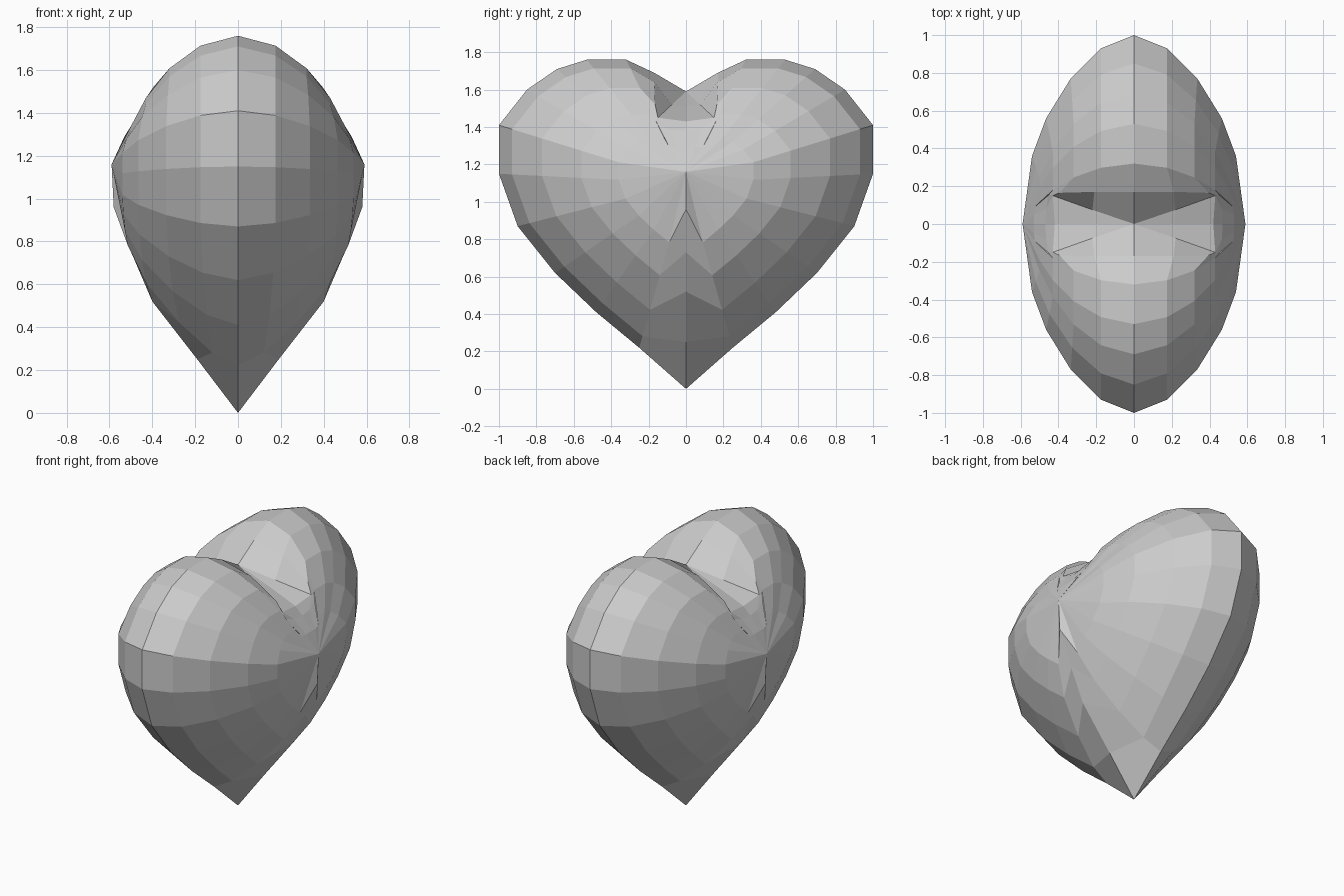
import bpy, bmesh

if "Cube" in bpy.data.objects:
    bpy.data.objects.remove(bpy.data.objects["Cube"])

CZ = 1.10                                # centre of the outline rings
R = [0.36, 0.56, 0.77, 0.93, 1.0]        # ring positions, centre to outline

# Half thickness at each ring for different parts of the heart
TOP = [0.50, 0.43, 0.32, 0.175, 0]
SIDE = [0.54, 0.465, 0.335, 0.175, 0]
LOW = [0.515, 0.43, 0.275, 0.12, 0]


def mix(a, b, t):
    return [p + (q - p) * t for p, q in zip(a, b)]


# Cleft between the lobes: floor, crease and lobe lip
columns = [
    [(.53, 0, 1.29), (.47, 0, 1.38), (.42, 0, 1.43), (.22, 0, 1.51), (0, 0, 1.59)],
    [(.53, .05, 1.29), (.465, .08, 1.385), (.43, .15, 1.45), (.22, .075, 1.52), (0, 0, 1.59)],
    [(.525, .09, 1.295), (.455, .15, 1.41), (.395, .165, 1.52), (.21, .17, 1.64), (0, .17, 1.69)],
]

# Heart outline from lobe top round towards the bottom tip
outline = [
    (.32, 1.76, TOP), (.53, 1.76, TOP), (.69, 1.71, TOP),
    (.85, 1.60, mix(TOP, SIDE, .5)), (1.0, 1.41, SIDE), (1.0, 1.15, SIDE),
    (.90, .87, SIDE), (.70, .62, mix(SIDE, LOW, .2)),
    (.48, .41, mix(SIDE, LOW, .5)), (.25, .22, LOW),
]
for y, z, xs in outline:
    columns.append([(x, y * r, CZ + (z - CZ) * r) for x, r in zip(xs, R)])

# Ridge running down to the tip
columns.append([(.58, 0, .96), (.49, 0, .73), (.40, 0, .52), (.19, 0, .25), (0, 0, 0)])

# One quarter of the heart
bm = bmesh.new()
apex = bm.verts.new((0.59, 0, 1.16))
grid = [[bm.verts.new(p) for p in col] for col in columns]
for a, b in zip(grid, grid[1:]):
    bm.faces.new((apex, a[0], b[0]))
    for i in range(len(R) - 1):
        bm.faces.new((a[i], a[i + 1], b[i + 1], b[i]))
bmesh.ops.remove_doubles(bm, verts=bm.verts, dist=0.0005)
bmesh.ops.recalc_face_normals(bm, faces=bm.faces)
if sum(f.normal.x * f.calc_area() for f in bm.faces) < 0:
    bmesh.ops.reverse_faces(bm, faces=bm.faces)

mesh = bpy.data.meshes.new("heart")
bm.to_mesh(mesh)
bm.free()
heart = bpy.data.objects.new("heart", mesh)
bpy.context.collection.objects.link(heart)

# Mirror to both lobes and both faces
mirror = heart.modifiers.new("mirror", 'MIRROR')
mirror.use_axis = (True, True, False)
mirror.use_clip = True
mirror.merge_threshold = 0.0005
